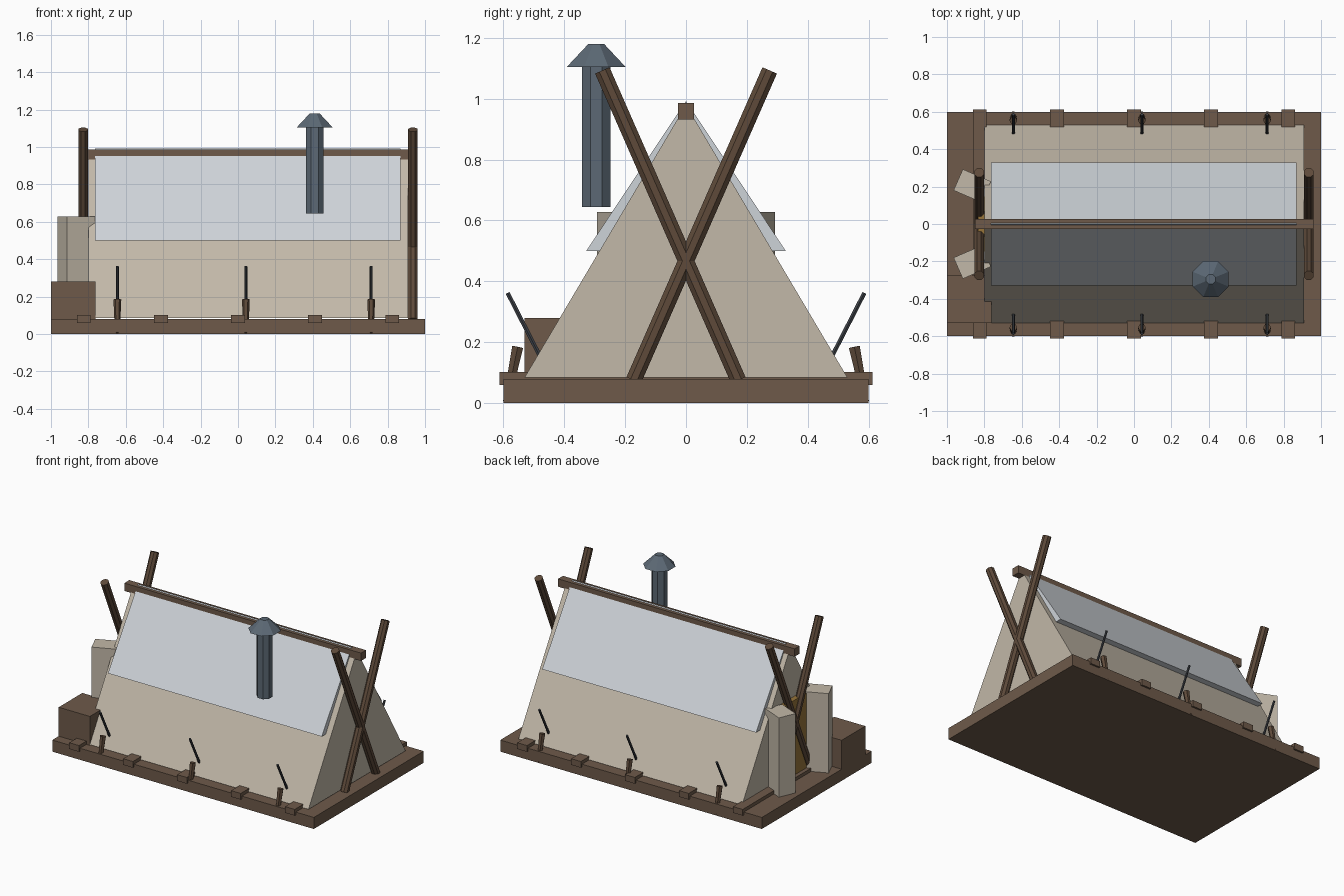
import bpy, bmesh, math
from mathutils import Vector, Matrix

old = bpy.data.objects.get("Cube")
if old:
    bpy.data.objects.remove(old, do_unlink=True)


def material(name, srgb):
    col = [(c / 255 / 12.92 if c < 11 else ((c / 255 + 0.055) / 1.055) ** 2.4) for c in srgb] + [1]
    m = bpy.data.materials.new(name)
    m.use_nodes = True
    m.diffuse_color = col
    bsdf = m.node_tree.nodes["Principled BSDF"]
    bsdf.inputs["Base Color"].default_value = col
    bsdf.inputs["Roughness"].default_value = 0.9
    return m


WOOD = material("plank brown", (110, 90, 74))
POLE = material("pole brown", (94, 74, 58))
CANVAS = material("canvas beige", (194, 184, 168))
COVER = material("pale cover", (206, 211, 216))
METAL = material("blue grey metal", (92, 105, 117))
ROPE = material("dark rope", (62, 66, 72))
DOOR = material("ochre door", (150, 116, 58))


def finish(bm, name, mat):
    bmesh.ops.recalc_face_normals(bm, faces=bm.faces)
    me = bpy.data.meshes.new(name)
    bm.to_mesh(me)
    bm.free()
    me.materials.append(mat)
    ob = bpy.data.objects.new(name, me)
    bpy.context.scene.collection.objects.link(ob)
    return ob


def box(name, lo, hi, mat):
    lo, hi = Vector(lo), Vector(hi)
    bm = bmesh.new()
    bmesh.ops.create_cube(bm, size=1)
    bmesh.ops.scale(bm, vec=hi - lo, verts=bm.verts)
    bmesh.ops.translate(bm, vec=(lo + hi) / 2, verts=bm.verts)
    return finish(bm, name, mat)


def rod(name, a, b, r1, r2, mat, sides=8):
    a, b = Vector(a), Vector(b)
    bm = bmesh.new()
    turn = (b - a).to_track_quat('Z', 'Y').to_matrix().to_4x4()
    spin = Matrix.Rotation(math.pi / sides, 4, 'Z')
    bmesh.ops.create_cone(bm, cap_ends=True, segments=sides, radius1=r1, radius2=r2,
                          depth=(b - a).length,
                          matrix=Matrix.Translation((a + b) / 2) @ turn @ spin)
    return finish(bm, name, mat)


def extrude(name, points, direction, mat):
    bm = bmesh.new()
    face = bm.faces.new([bm.verts.new(p) for p in points])
    out = bmesh.ops.extrude_face_region(bm, geom=[face])
    bmesh.ops.translate(bm, vec=direction,
                        verts=[g for g in out["geom"] if isinstance(g, bmesh.types.BMVert)])
    return finish(bm, name, mat)


def gable(name, x0, x1, half, z0, z1, mat):
    return extrude(name, [(x0, -half, z0), (x0, half, z0), (x0, 0, z1)], (x1 - x0, 0, 0), mat)


# Platform and the cross beams showing along both edges
box("platform", (-1, -0.6, 0), (1, 0.6, 0.08), WOOD)
for i in range(5):
    x = -0.825 + i * 0.4125
    box("cross_beam", (x - 0.037, -0.612, 0.06), (x + 0.037, 0.612, 0.103), WOOD)

# Tent body, roof cover and ridge beam
gable("tent_body", -0.8, 0.91, 0.53, 0.085, 0.98, CANVAS)
gable("roof_cover", -0.765, 0.87, 0.328, 0.5, 0.993, COVER)
box("ridge_beam", (-0.85, -0.027, 0.932), (0.96, 0.027, 0.986), WOOD)

# Crossed poles at both ends
for x in (-0.828, 0.935):
    for s in (-1, 1):
        rod("crossed_pole", (x, -s * 0.172, 0.075), (x, s * 0.275, 1.093), 0.028, 0.028, POLE)

# Door and the open flaps
box("door", (-0.835, -0.15, 0.08), (-0.79, 0.15, 0.62), DOOR)
for s in (-1, 1):
    corners = [(-0.965, 0.18), (-0.915, 0.293), (-0.765, 0.228), (-0.815, 0.115)]
    extrude("door_flap", [(x, s * y, 0.08) for x, y in corners], (0, 0, 0.548), CANVAS)

# Storage crate
box("crate", (-1, -0.53, 0.08), (-0.762, -0.272, 0.28), WOOD)

# Stove pipe with cap
rod("stove_pipe", (0.41, -0.295, 0.645), (0.41, -0.295, 1.11), 0.051, 0.051, METAL)
rod("pipe_cap", (0.41, -0.295, 1.105), (0.41, -0.295, 1.18), 0.104, 0.028, METAL)

# Ground stakes and guy ropes
for x in (-0.645, 0.042, 0.712):
    for s in (-1, 1):
        rod("stake", (x, s * 0.59, 0.005), (x, s * 0.553, 0.185), 0.013, 0.021, POLE, 6)
        rod("guy_rope", (x, s * 0.47, 0.135), (x, s * 0.586, 0.362), 0.008, 0.008, ROPE, 6)
